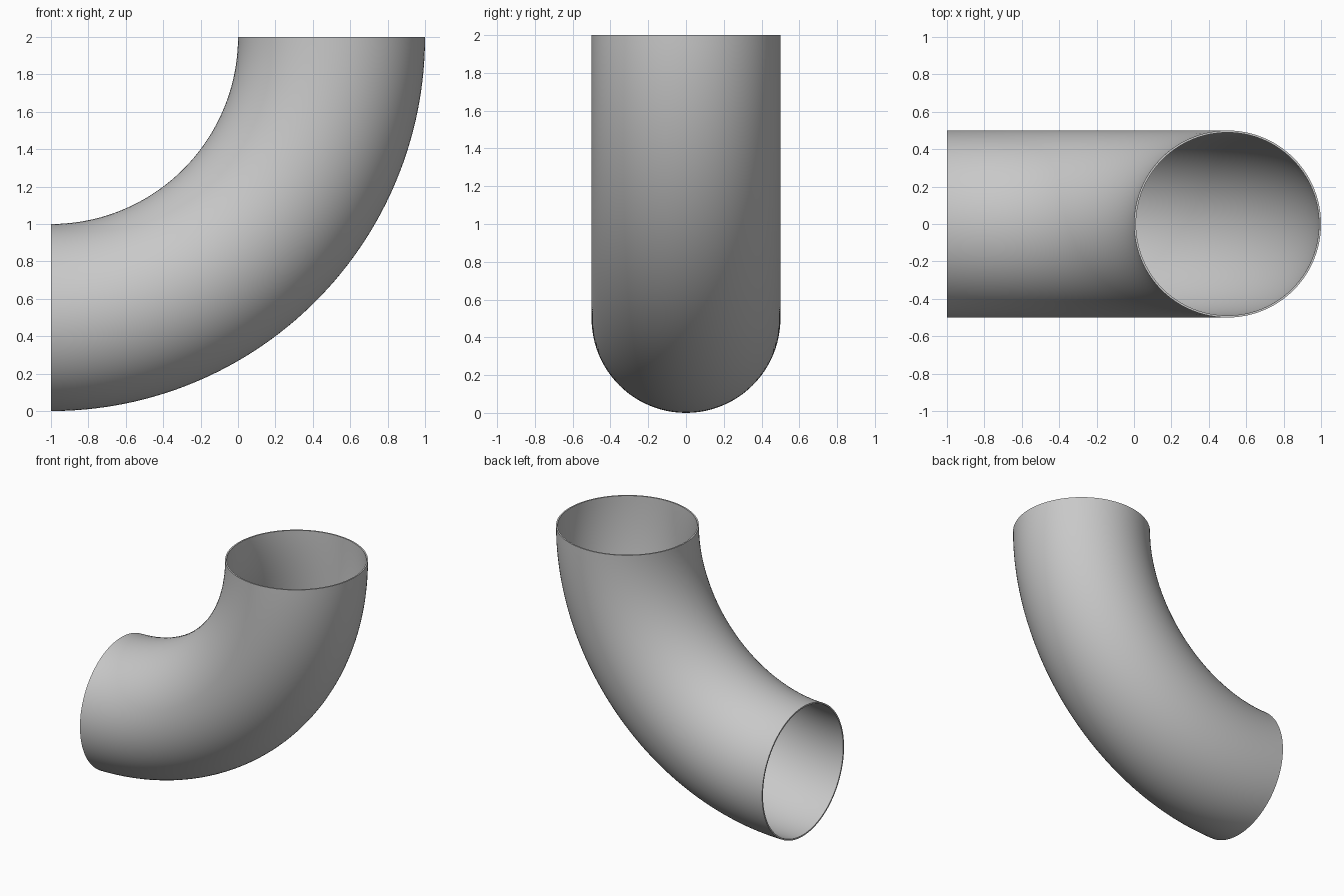
import bpy, bmesh
from math import sin, cos, pi, radians

cube = bpy.data.objects.get("Cube")
if cube:
    bpy.data.objects.remove(cube, do_unlink=True)

BEND, OUTER, WALL = 1.5, 0.5, 0.011   # bend radius, pipe radius, wall
SIDES, STEPS = 96, 64

# Plain grey metal
grey = bpy.data.materials.new("grey_metal")
grey.use_nodes = True
colour = (0.58, 0.58, 0.58, 1)
grey.diffuse_color = colour
grey.node_tree.nodes["Principled BSDF"].inputs["Base Color"].default_value = colour

bm = bmesh.new()


def ring(radius, bend):
    """Circle of the pipe section at one angle of the bend."""
    verts = []
    for i in range(SIDES):
        t = 2 * pi * i / SIDES
        r = BEND + radius * cos(t)
        verts.append(bm.verts.new((r * sin(bend) - 1, radius * sin(t), 2 - r * cos(bend))))
    return verts


def bridge(a, b):
    for i in range(SIDES):
        j = (i + 1) % SIDES
        bm.faces.new((a[i], a[j], b[j], b[i]))


# Outer and inner skins, swept through a quarter turn
skins = [[ring(radius, pi / 2 * k / STEPS) for k in range(STEPS + 1)]
         for radius in (OUTER, OUTER - WALL)]
for skin in skins:
    for a, b in zip(skin, skin[1:]):
        bridge(a, b)

# Rims closing the wall at both open ends
for end in (0, -1):
    bridge(skins[0][end], skins[1][end])

bmesh.ops.recalc_face_normals(bm, faces=bm.faces)
mesh = bpy.data.meshes.new("pipe_elbow")
bm.to_mesh(mesh)
bm.free()
mesh.materials.append(grey)
pipe = bpy.data.objects.new("pipe_elbow", mesh)
bpy.context.collection.objects.link(pipe)

bpy.ops.object.select_all(action='DESELECT')
pipe.select_set(True)
bpy.context.view_layer.objects.active = pipe
bpy.ops.object.shade_smooth_by_angle(angle=radians(30))
